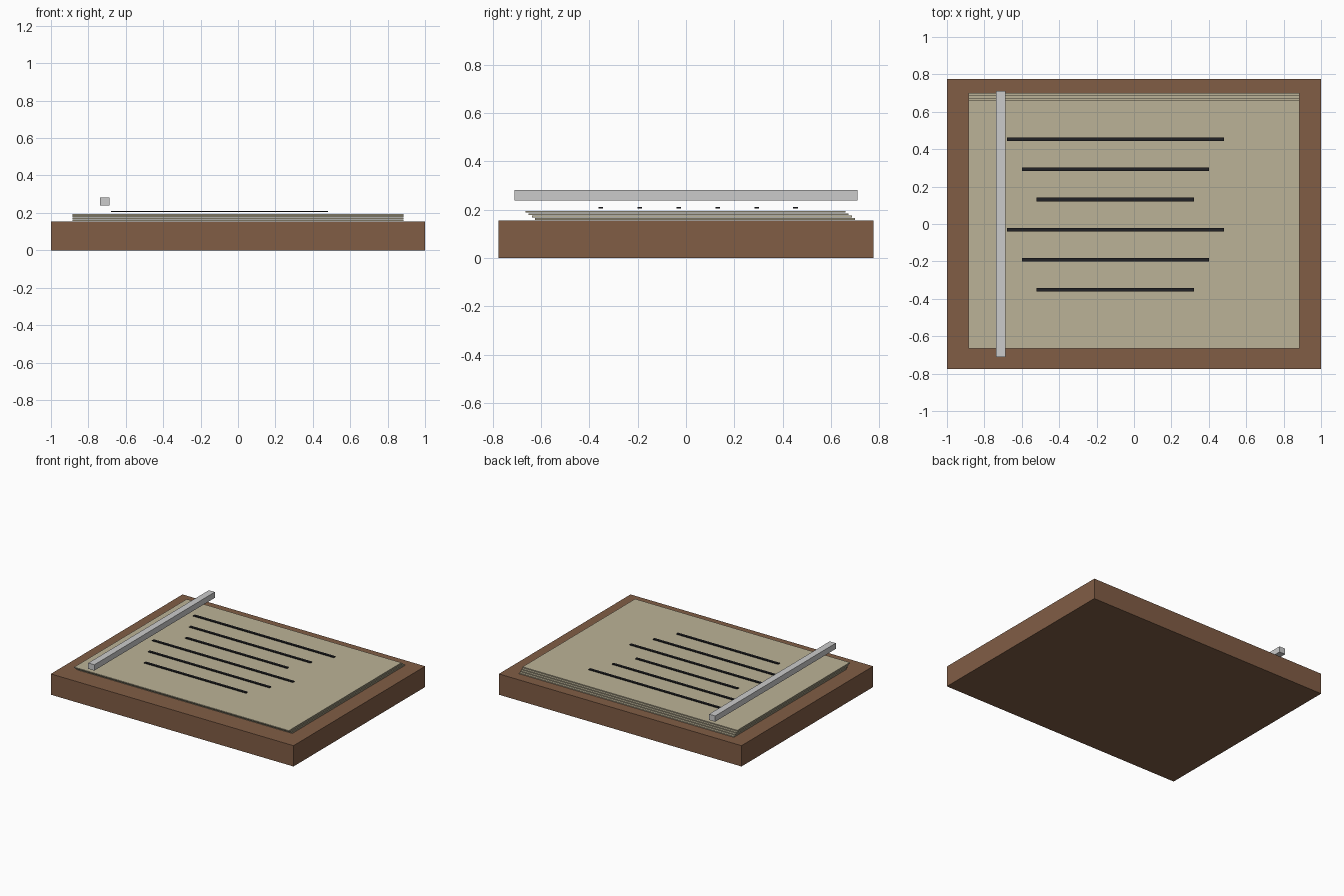
import bpy

if "Cube" in bpy.data.objects:
    bpy.data.objects.remove(bpy.data.objects["Cube"])


def material(name, color):
    mat = bpy.data.materials.new(name)
    mat.diffuse_color = (*color, 1)
    mat.use_nodes = True
    mat.node_tree.nodes["Principled BSDF"].inputs["Base Color"].default_value = mat.diffuse_color
    return mat


def box(name, center, size, mat=None):
    bpy.ops.mesh.primitive_cube_add(size=1, location=center)
    obj = bpy.context.object
    obj.name = name
    obj.scale = size
    bpy.ops.object.transform_apply(location=False, rotation=False, scale=True)
    if mat:
        obj.data.materials.append(mat)
    return obj


wood = material("wood", (0.22, 0.11, 0.06))
paper = material("paper", (0.50, 0.45, 0.31))
ink = material("ink", (0.015, 0.015, 0.018))

# Wooden board
box("board", (0, 0, 0.0775), (2, 1.55, 0.155), wood)

# Stack of sheets, each slid a little further forward
for i in range(4):
    box(f"sheet_{i + 1}", (0, 0.0375 - 0.0133 * i, 0.1615 + 0.0098 * i),
        (1.77, 1.325, 0.0075), paper)

# Written lines in three repeating lengths
for i in range(6):
    box(f"ink_line_{i + 1}", (-0.1, 0.453 - 0.161 * i, 0.2075),
        (1.16 - 0.16 * (i % 3), 0.019, 0.006), ink)

# Clamping bar along the left side
box("clamp_bar", (-0.7125, 0, 0.26), (0.05, 1.42, 0.043))
